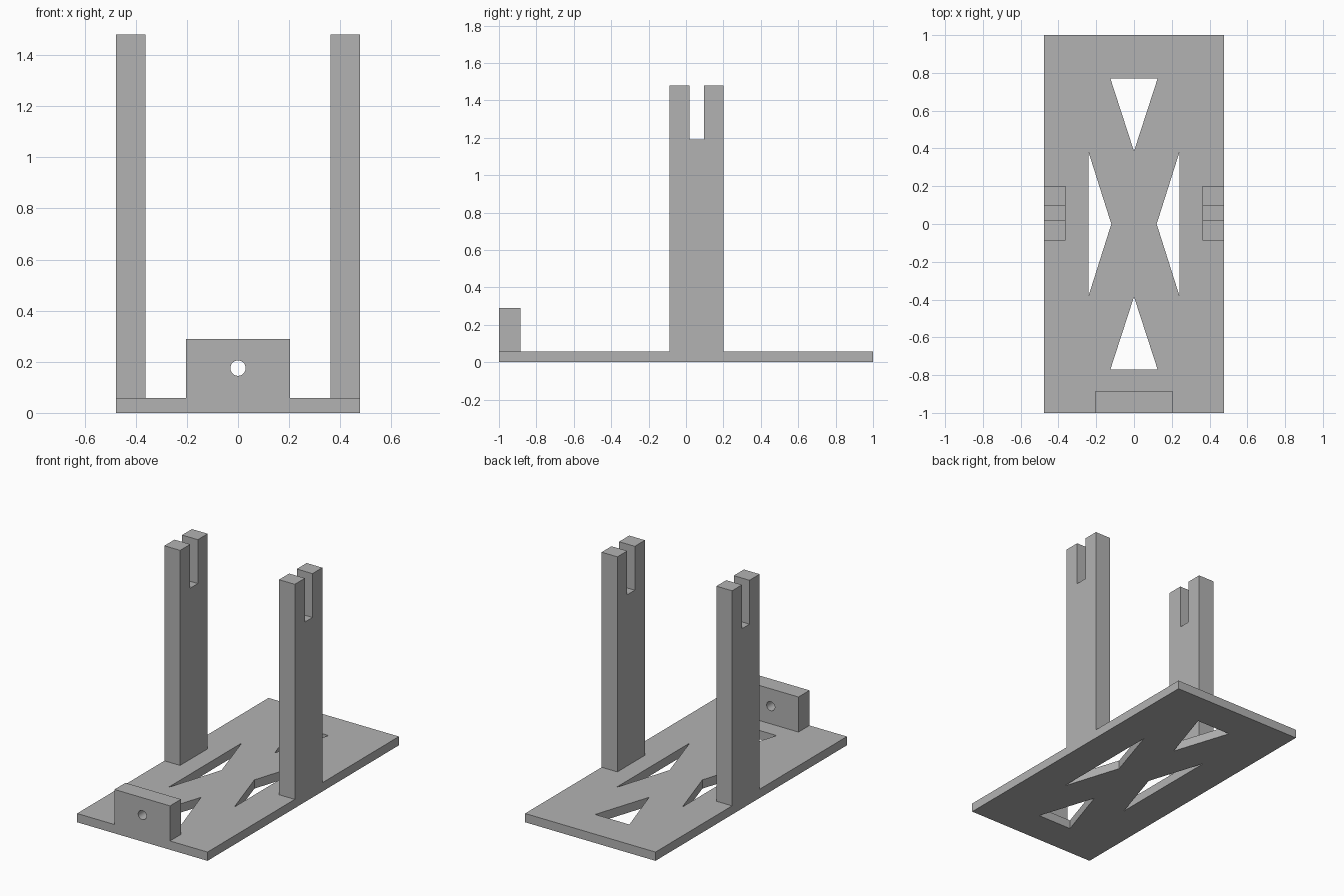
import bpy, bmesh, math
from mathutils import Vector

cube = bpy.data.objects.get("Cube")
if cube:
    bpy.data.objects.remove(cube)

grey = bpy.data.materials.new("plain grey")
grey.use_nodes = True
colour = (0.45, 0.45, 0.45, 1)
grey.diffuse_color = colour
grey.node_tree.nodes["Principled BSDF"].inputs["Base Color"].default_value = colour

HALF_W, HALF_L, THICK = 0.477, 1.0, 0.058


def rect(x0, x1, y0, y1):
    return [(x0, y0), (x1, y0), (x1, y1), (x0, y1)]


def slab(name, loops, axis, start, end):
    """Fill flat outlines (first the rim, then holes) and extrude along an axis."""
    bm = bmesh.new()
    edges = []
    for loop in loops:
        verts = []
        for point in loop:
            co = list(point)
            co.insert(axis, start)
            verts.append(bm.verts.new(co))
        edges += [bm.edges.new((verts[i - 1], verts[i])) for i in range(len(verts))]
    bmesh.ops.triangle_fill(bm, edges=edges, use_beauty=True)
    out = bmesh.ops.extrude_face_region(bm, geom=bm.faces[:], use_keep_orig=True)
    shift = Vector((0, 0, 0))
    shift[axis] = end - start
    moved = [g for g in out["geom"] if isinstance(g, bmesh.types.BMVert)]
    bmesh.ops.translate(bm, verts=moved, vec=shift)
    bmesh.ops.recalc_face_normals(bm, faces=bm.faces[:])
    mesh = bpy.data.meshes.new(name)
    bm.to_mesh(mesh)
    bm.free()
    mesh.materials.append(grey)
    obj = bpy.data.objects.new(name, mesh)
    bpy.context.collection.objects.link(obj)
    return obj


# Base plate with four triangular cutouts
cutouts = []
for s in (-1, 1):
    cutouts.append([(-0.125, s * 0.77), (0.125, s * 0.77), (0, s * 0.385)])
    cutouts.append([(s * 0.242, -0.385), (s * 0.242, 0.385), (s * 0.12, 0)])
slab("base_plate", [rect(-HALF_W, HALF_W, -HALF_L, HALF_L)] + cutouts, 2, 0, THICK)

# Two upright posts, each with an open slot in the top
top, slot_floor = 1.48, 1.19
post = [(-0.088, THICK), (0.2, THICK), (0.2, top), (0.097, top),
        (0.097, slot_floor), (0.018, slot_floor), (0.018, top), (-0.088, top)]
for side, s in (("left", 1), ("right", -1)):
    slab(side + "_post", [post], 0, s * 0.362, s * HALF_W)

# Front block with a round through hole
hole = []
for i in range(32):
    a = math.tau * i / 32
    hole.append((0.03 * math.cos(a), 0.175 + 0.03 * math.sin(a)))
block = slab("front_block", [rect(-0.203, 0.203, THICK, 0.29), hole], 1, -HALF_L, -0.885)
bpy.ops.object.select_all(action="DESELECT")
block.select_set(True)
bpy.context.view_layer.objects.active = block
bpy.ops.object.shade_smooth_by_angle()
